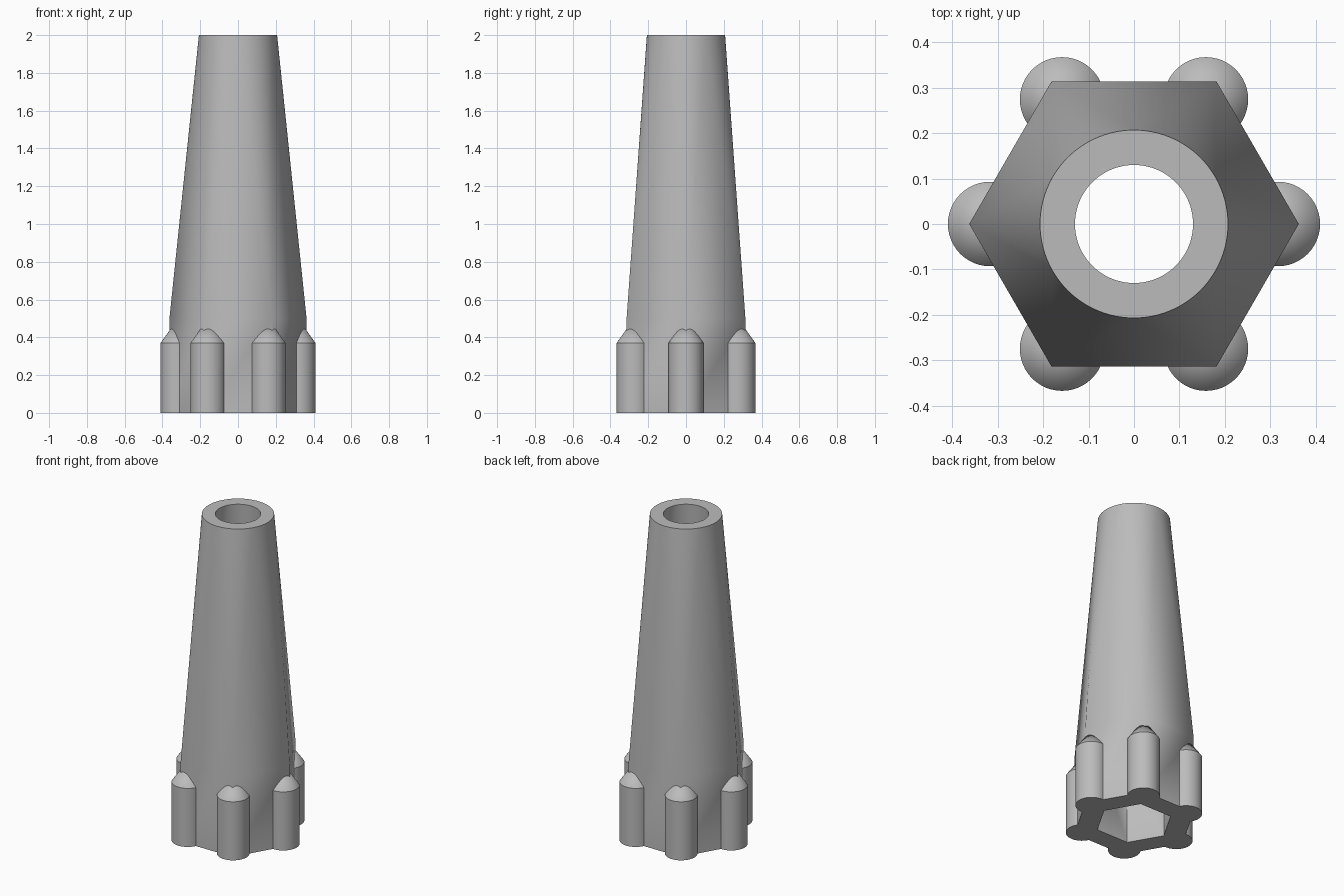
import bpy
import bmesh
from math import cos, sin, pi, radians

cube = bpy.data.objects.get("Cube")
if cube:
    bpy.data.objects.remove(cube, do_unlink=True)

SIDES, STEP = 6, 16            # hexagon corners, circle segments per corner
HEIGHT, COLLAR = 2.0, 0.5
POST_R, POST_DIST = 0.093, 0.317

grey = bpy.data.materials.new("plain_grey")
grey.use_nodes = True
colour = (0.5, 0.5, 0.5, 1)
grey.diffuse_color = colour
grey.node_tree.nodes["Principled BSDF"].inputs["Base Color"].default_value = colour


def ring(bm, radius, count, z):
    return [bm.verts.new((radius * cos(2 * pi * i / count),
                          radius * sin(2 * pi * i / count), z)) for i in range(count)]


def band(bm, low, high):
    n = len(low)
    for i in range(n):
        j = (i + 1) % n
        bm.faces.new((low[i], low[j], high[j], high[i]))


def hex_to_round(bm, hex_r, round_r):
    """Straight hexagonal wall that lofts into a circle; returns both end rings."""
    base, collar = ring(bm, hex_r, SIDES, 0), ring(bm, hex_r, SIDES, COLLAR)
    count = SIDES * STEP
    top = ring(bm, round_r, count, HEIGHT)
    band(bm, base, collar)
    for c in range(SIDES):
        # Fan around the corner, then one flat triangle on the side
        for k in range(-STEP // 2, STEP // 2):
            i = c * STEP + k
            bm.faces.new((collar[c], top[(i + 1) % count], top[i % count]))
        bm.faces.new((collar[c], collar[(c + 1) % SIDES], top[c * STEP + STEP // 2]))
    return base, top


def finish(bm, name):
    bmesh.ops.recalc_face_normals(bm, faces=bm.faces)
    mesh = bpy.data.meshes.new(name)
    bm.to_mesh(mesh)
    bm.free()
    mesh.materials.append(grey)
    obj = bpy.data.objects.new(name, mesh)
    bpy.context.collection.objects.link(obj)
    bpy.ops.object.select_all(action='DESELECT')
    obj.select_set(True)
    bpy.context.view_layer.objects.active = obj
    bpy.ops.object.shade_smooth_by_angle(angle=radians(30))
    return obj


# Hollow tapered body: outer wall, bore, and the two end rims
bm = bmesh.new()
outer_base, outer_top = hex_to_round(bm, 0.363, 0.207)
inner_base, inner_top = hex_to_round(bm, 0.223, 0.13)
band(bm, outer_base, inner_base)
band(bm, outer_top, inner_top)
finish(bm, "tapered_body")

# Round posts with conical tips, trimmed to stay clear of the bore
for n in range(SIDES):
    bm = bmesh.new()
    low, high = ring(bm, POST_R, 48, 0), ring(bm, POST_R, 48, 0.37)
    tip = bm.verts.new((0, 0, COLLAR))
    band(bm, low, high)
    for i in range(len(high)):
        bm.faces.new((high[i], high[(i + 1) % len(high)], tip))
    bm.faces.new(low)
    post = finish(bm, f"corner_post_{n + 1}")
    angle = 2 * pi * n / SIDES
    post.location = (POST_DIST * cos(angle), POST_DIST * sin(angle), 0)
